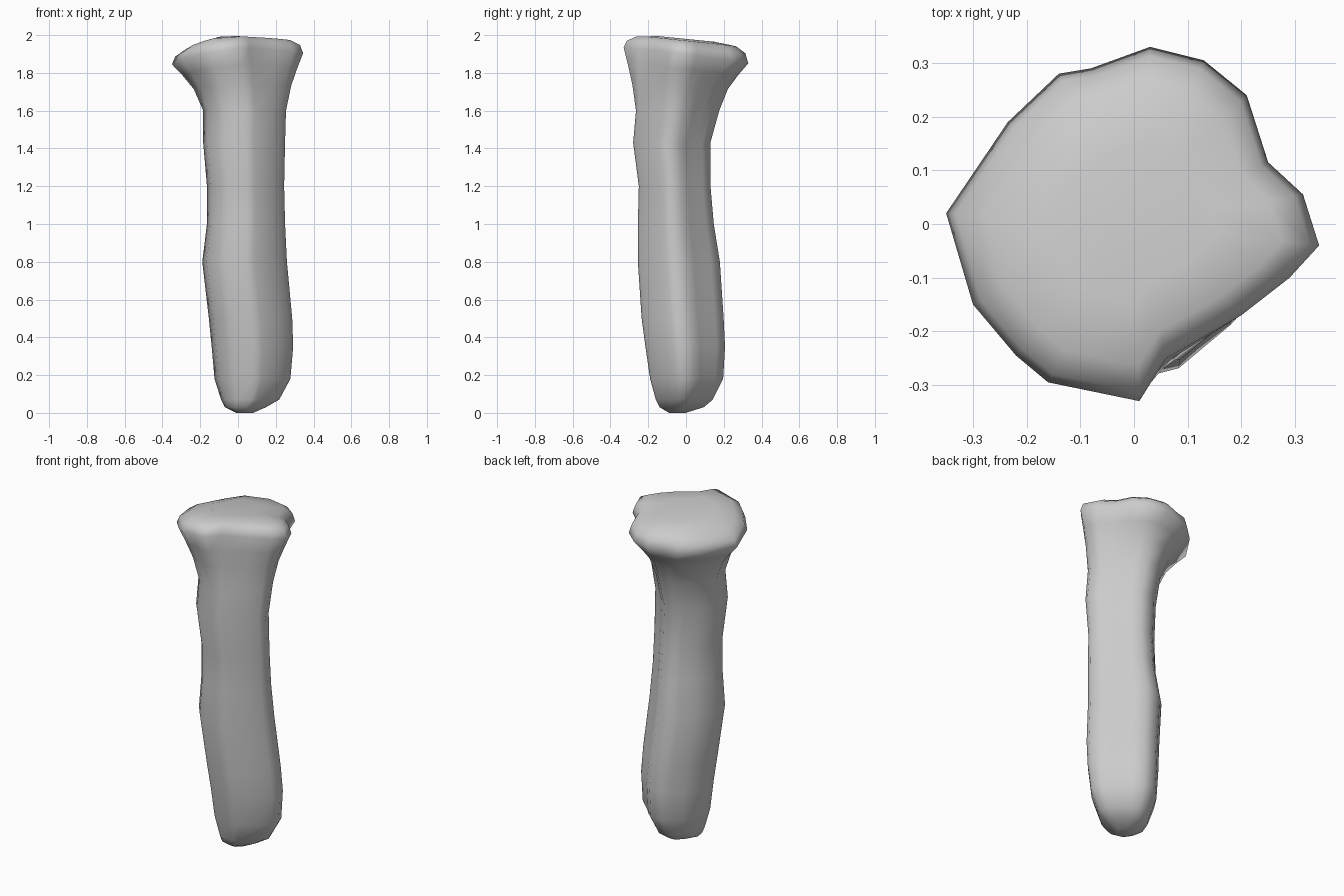
import bpy
import bmesh
from math import atan2, cos, sin
from mathutils import Vector

default_cube = bpy.data.objects.get("Cube")
if default_cube:
    bpy.data.objects.remove(default_cube, do_unlink=True)

# Outline of the flared crown, counterclockwise, with one notch and one flat side
RIM = [(.345, -.04), (.315, .055), (.25, .115), (.21, .24), (.13, .305), (.03, .33),
       (-.08, .29), (-.14, .28), (-.235, .19), (-.35, .02), (-.3, -.15), (-.22, -.245),
       (-.16, -.295), (.01, -.33), (.06, -.25), (.2, -.17), (.29, -.1)]

# Shaft stations: height, x range, y range
SHAFT = [(0, -.01, .08, -.09, 0), (.03, -.07, .15, -.14, .1), (.07, -.09, .22, -.16, .15),
         (.18, -.125, .28, -.19, .207), (.35, -.14, .295, -.215, .218),
         (.5, -.155, .29, -.235, .211), (.8, -.19, .262, -.255, .191),
         (1, -.165, .252, -.255, .158), (1.2, -.165, .247, -.25, .14),
         (1.43, -.185, .252, -.28, .14), (1.6, -.185, .257, -.265, .188)]


def shaft_ring(z, x0, x1, y0, y1):
    """Rounded section, flattest towards back left, a little on the sides next to it."""
    ring = []
    for x, y in RIM:
        a = atan2(y, x)
        diagonal = sin(2 * a)
        if diagonal < 0:
            r = 1 - .13 * diagonal ** 2
        elif x > 0:
            r = 1 - .27 * diagonal
        else:
            r = 1
        ring.append(Vector(((x0 + x1) / 2 + r * cos(a) * (x1 - x0) / 2,
                            (y0 + y1) / 2 + r * sin(a) * (y1 - y0) / 2, z)))
    return ring


def crown_ring(scale, rise):
    """Crown outline shrunk towards the middle and raised to the sloping top."""
    ring = []
    for rim_x, rim_y in RIM:
        x, y = rim_x * scale, rim_y * scale
        edge = 1.89 + .12 * min(rim_x, .08) - .13 * rim_y
        top = min(2, 1.98 - .1 * y) - .25 * max(0, -.1 - x)
        ring.append(Vector((x, y, edge + (top - edge) * rise)))
    return ring


# Stack the shaft, the flare and the crown
rings = [shaft_ring(*station) for station in SHAFT]
neck, rim = rings[-1], crown_ring(1, 0)
for t, lift in ((.3, .04), (.65, .025)):
    rings.append([a.lerp(b, t) + Vector((0, 0, lift)) for a, b in zip(neck, rim)])
rings += [rim, crown_ring(.95, .55), crown_ring(.8, .88), crown_ring(.45, 1)]

# Skin the rings and close both ends
bm = bmesh.new()
loops = [[bm.verts.new(p) for p in ring] for ring in rings]
count = len(RIM)
for low, high in zip(loops, loops[1:]):
    for i in range(count):
        j = (i + 1) % count
        bm.faces.new((low[i], low[j], high[j], high[i]))
bm.faces.new(reversed(loops[0]))
bm.faces.new(loops[-1])
bmesh.ops.recalc_face_normals(bm, faces=bm.faces[:])
for face in bm.faces:
    face.smooth = True
mesh = bpy.data.meshes.new("stone_pillar")
bm.to_mesh(mesh)
bm.free()

# Plain grey stone
stone = bpy.data.materials.new("grey_stone")
stone.use_nodes = True
colour = (.6, .6, .6, 1)
stone.diffuse_color = colour
stone.node_tree.nodes["Principled BSDF"].inputs["Base Color"].default_value = colour
mesh.materials.append(stone)

pillar = bpy.data.objects.new("stone_pillar", mesh)
bpy.context.collection.objects.link(pillar)
